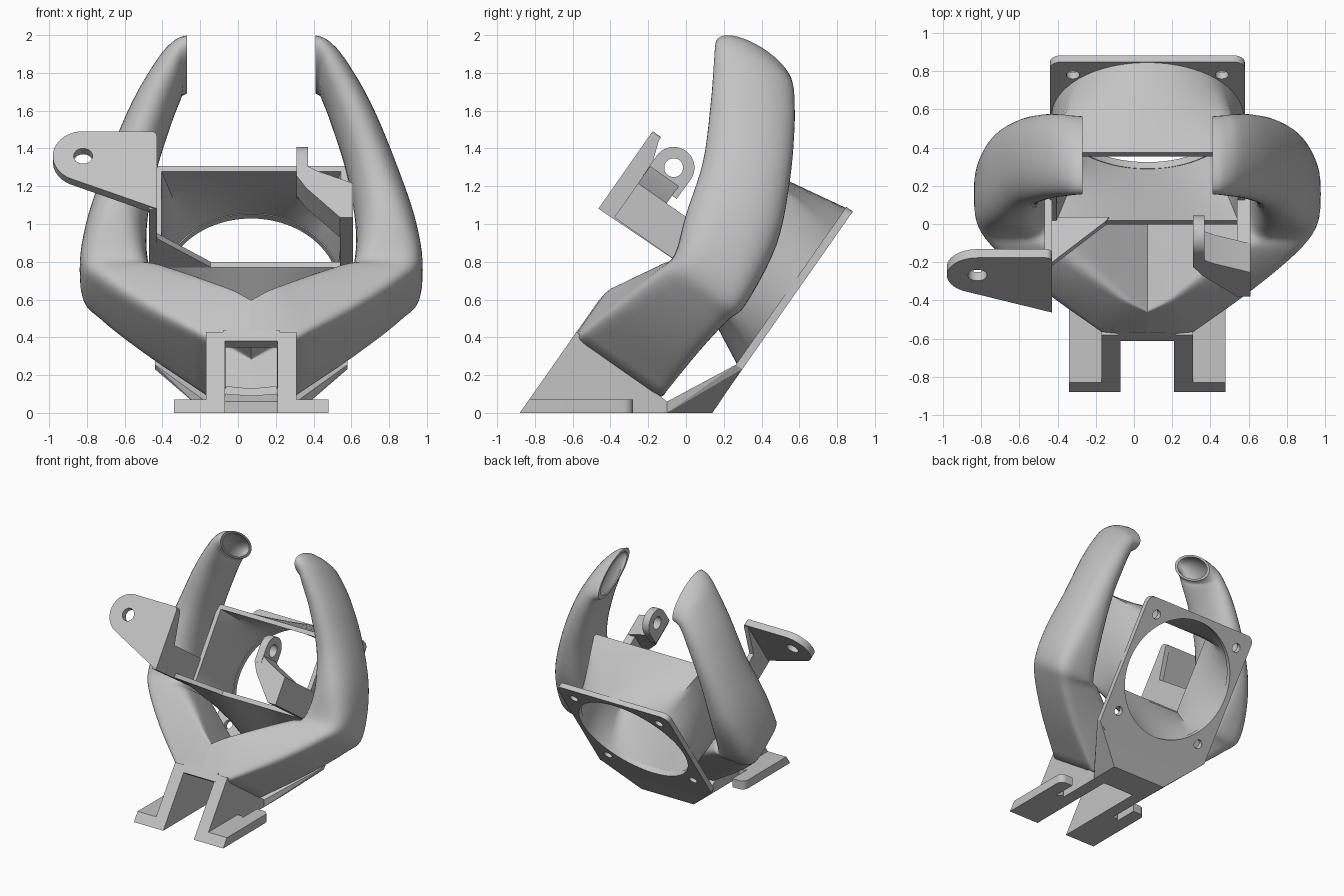
import bpy, bmesh
from math import sin, cos, pi, radians
from mathutils import Vector

old = bpy.data.objects.get("Cube")
if old:
    bpy.data.objects.remove(old)

MID = 0.07                      # symmetry plane of the ducts
C, S = cos(radians(55)), sin(radians(55))

grey = bpy.data.materials.new("light grey plastic")
grey.use_nodes = True
grey.diffuse_color = (0.55, 0.55, 0.55, 1)
grey.node_tree.nodes["Principled BSDF"].inputs["Base Color"].default_value = (0.55, 0.55, 0.55, 1)


def tilt(x, u, n):
    """Tilted frame: u runs up the fan plate, n runs out of its back."""
    return Vector((MID + x, C * u + S * n, S * u - C * n))


def finish(name, bm, angle=30):
    bmesh.ops.recalc_face_normals(bm, faces=bm.faces)
    mesh = bpy.data.meshes.new(name)
    bm.to_mesh(mesh)
    bm.free()
    mesh.materials.append(grey)
    ob = bpy.data.objects.new(name, mesh)
    bpy.context.collection.objects.link(ob)
    bpy.ops.object.select_all(action='DESELECT')
    ob.select_set(True)
    bpy.context.view_layer.objects.active = ob
    bpy.ops.object.shade_smooth_by_angle(angle=radians(angle))
    return ob


def prism(name, loops, place, d0, d1):
    """Extrude an outline with holes from depth d0 to d1."""
    bm = bmesh.new()
    for loop in loops:
        vs = [bm.verts.new(place(p, q, d0)) for p, q in loop]
        for i, v in enumerate(vs):
            bm.edges.new((vs[i - 1], v))
    bmesh.ops.triangle_fill(bm, use_beauty=True, edges=bm.edges[:])
    out = bmesh.ops.extrude_face_region(bm, geom=bm.faces[:])
    shift = place(0, 0, d1) - place(0, 0, d0)
    bmesh.ops.translate(bm, vec=shift,
                        verts=[g for g in out["geom"] if isinstance(g, bmesh.types.BMVert)])
    return finish(name, bm)


def arc(cx, cy, r, a0=0, a1=360, n=24):
    full = a1 - a0 == 360
    return [(cx + r * cos(radians(a0 + (a1 - a0) * i / n)),
             cy + r * sin(radians(a0 + (a1 - a0) * i / n))) for i in range(n if full else n + 1)]


def rect(p0, q0, p1, q1):
    return [(p0, q0), (p1, q0), (p1, q1), (p0, q1)]


def skin(bm, rings):
    for a, b in zip(rings, rings[1:]):
        for i in range(len(a)):
            bm.faces.new((a[i - 1], a[i], b[i], b[i - 1]))


def in_floor(x, y, z):
    return Vector((MID + x, y, z))


def in_side(y, z, x):
    return Vector((MID + x, y, z))


def in_tilted_side(n, u, x):
    return tilt(x, u, n)


def in_sill(x, n, u):
    return tilt(x, u, n)


# Fan plate with rounded top corners, fan hole and screw holes
FAN_U = 0.87
outline = ([(-0.24, 0.085), (0.24, 0.085), (0.24, 0.155), (0.51, 0.36)]
           + arc(0.45, 1.32, 0.06, 0, 90, 6) + arc(-0.45, 1.32, 0.06, 90, 180, 6)
           + [(-0.51, 0.36), (-0.24, 0.155)])
screws = [arc(sx * 0.39, FAN_U + su * 0.39, 0.035, n=16) for sx in (-1, 1) for su in (-1, 1)]
prism("fan_plate", [outline, arc(0, FAN_U, 0.465, n=64)] + screws, tilt, 0.07, 0.112)


# Shroud: round at the plate, rectangular at its mouth
def shroud_ring(bm, t, wall):
    ring = []
    for side in range(4):
        for i in range(16):
            k = -1 + i / 8
            ang = pi / 4 * k + side * pi / 2
            p, q = [(1, k), (-k, 1), (-1, -k), (k, -1)][side]
            box = Vector((p * (0.51 - wall), 0.957 + q * (0.328 - wall)))
            rnd = Vector((cos(ang), sin(ang))) * (0.505 - wall)
            rnd.y += FAN_U
            m = rnd.lerp(box, t)
            ring.append(bm.verts.new(tilt(m.x, m.y, 0.075 - 0.518 * t)))
    return ring


bm = bmesh.new()
steps = [i / 6 for i in range(7)]
skin(bm, [shroud_ring(bm, t, 0) for t in steps] + [shroud_ring(bm, t, 0.035) for t in reversed(steps)])
finish("shroud", bm, 45)


# Curved air ducts: each section is centre, half width, half depth, roundness
def low(inner, outer, n0, n1, e):
    a, b = tilt(*inner, 0), tilt(*outer, 0)
    shift = tilt(0, 0, 1) - tilt(0, 0, 0)
    c = (a + b) / 2 + shift * (n0 + n1) / 2
    c.x -= MID
    return Vector((*c, *((b - a) / 2), *(shift * (n1 - n0) / 2), e))


def high(c, a, b, e):
    return Vector((*c, *a, *b, e))


base = [low((0, 0.23), (0, -0.01), -0.72, -0.15, 0.06),
        low((0.08, 0.295), (0.14, -0.01), -0.715, -0.15, 0.1)]
sweep = [low((0.13, 0.335), (0.24, -0.01), -0.705, -0.15, 0.15),
         low((0.31, 0.48), (0.56, 0.25), -0.63, -0.13, 0.3),
         low((0.46, 0.59), (0.81, 0.50), -0.56, -0.10, 0.4),
         low((0.53, 0.64), (0.905, 0.66), -0.53, -0.07, 0.55),
         high((0.715, 0.24, 0.97), (0.16, 0, 0.02), (0, 0.24, -0.08), 0.8),
         high((0.64, 0.32, 1.28), (0.13, 0, 0.03), (0, 0.23, -0.05), 0.92),
         high((0.53, 0.353, 1.58), (0.105, 0, 0.05), (0, 0.222, -0.06), 0.95),
         high((0.435, 0.36, 1.765), (0.065, 0.02, 0.08), (0, 0.212, -0.09), 0.95),
         high((0.385, 0.36, 1.825), (0.025, 0.03, 0.095), (0, 0.205, -0.115), 0.97),
         high((0.34, 0.36, 1.845), (0, 0.04, 0.09), (0, 0.2, -0.125), 1)]


def smooth_path(keys, n=5):
    k = [keys[0] * 2 - keys[1]] + keys + [keys[-1]]
    out = [keys[0]]
    for p, q, r, s in zip(k, k[1:], k[2:], k[3:]):
        for i in range(1, n + 1):
            t = i / n
            out.append((q * 2 + (r - p) * t + (p * 2 - q * 5 + r * 4 - s) * t * t
                        + (q * 3 - p - r * 3 + s) * t ** 3) / 2)
    return out


def duct_ring(bm, sec, side, scale=1):
    c, a, b = Vector(sec[0:3]), Vector(sec[3:6]), Vector(sec[6:9])
    ring = []
    for i in range(40):
        ca, sa = cos(2 * pi * i / 40), sin(2 * pi * i / 40)
        p = abs(ca) ** sec[9] * (1 if ca > 0 else -1)
        q = abs(sa) ** sec[9] * (1 if sa > 0 else -1)
        v = c + (a * p + b * q) * scale
        ring.append(bm.verts.new((MID + side * v.x, v.y, v.z)))
    return ring


def at_inlet(face):
    return all(abs(v.co.x - MID) < 0.15 and C * v.co.y + S * v.co.z < 0.06 for v in face.verts)


path = base + smooth_path(sweep)
for side, label in ((1, "left"), (-1, "right")):
    bm = bmesh.new()
    skin(bm, [duct_ring(bm, s, side) for s in path]
         + [duct_ring(bm, s, side, 0.85) for s in reversed(path)])
    bmesh.ops.delete(bm, geom=[f for f in bm.faces if at_inlet(f)], context='FACES')
    finish(label + "_duct", bm, 40)

    # Mounting leg and slotted foot
    leg = [(-0.88, 0), (-0.58, 0.428), (-0.1, 0.06), (0.1, 0)]
    prism(label + "_leg", [leg], in_side, side * 0.14, side * 0.24)
    foot = ([(0.2, -0.88), (0.41, -0.88)] + arc(0.36, -0.33, 0.05, 0, 90, 6)
            + [(0.3, -0.28), (0.3, -0.48)] + arc(0.265, -0.48, 0.035, 0, 180, 8)[1:] + [(0.2, -0.48)])
    ob = prism(label + "_foot", [[(side * x, y) for x, y in foot]], in_floor, 0, 0.07)
    for v in ob.data.vertices:          # slanted front edge
        if v.co.y < -0.87:
            v.co.y += v.co.z * C / S

# Lintel over the inlet between the legs
prism("inlet_lintel", [rect(-0.15, -0.04, 0.15, 0.03)], tilt, -0.721, -0.66)

# Wedge joining the plate to the base
bm = bmesh.new()
for s in (-1, 1):
    for p in (tilt(s * 0.51, 0.36, 0.07), tilt(s * 0.51, 0.36, 0.11), in_floor(s * 0.24, 0.14, 0),
              in_floor(s * 0.24, -0.1, 0.06), in_floor(s * 0.24, -0.1, 0)):
        bm.verts.new(p)
bmesh.ops.convex_hull(bm, input=bm.verts[:])
finish("base_wedge", bm, 10)

# Right bracket: arm rising behind the ear, gusset and pierced ear
arm = [(-0.99, 0.62), (-0.42, 0.63), (-0.42, 0.85), (-0.86, 0.85), (-0.945, 1.1), (-0.99, 1.1)]
prism("right_bracket_arm", [arm], in_tilted_side, -0.54, -0.5)
prism("right_gusset", [[(-0.51, -0.42), (-0.2, -0.42), (-0.22, -0.45), (-0.51, -0.72)]],
      in_sill, 0.63, 0.665)
ear = [(-0.5, 0.62)] + arc(-0.53, 1.09, 0.03, 0, 90, 5) + arc(-0.89, 0.96, 0.16, 90, 250, 20)
prism("right_bracket_ear", [ear, arc(-0.89, 0.96, 0.05)], tilt, -1.0, -0.945)

# Left bracket: arm, angled block and pierced lug
prism("left_bracket_arm", [rect(0.47, 0.63, 0.54, 0.85)], tilt, -0.9, -0.42)
block = [(0.24, 0.95), (0.30, 0.96), (0.35, 0.93), (0.54, 0.85), (0.54, 0.63), (0.47, 0.63),
         (0.29, 0.82), (0.24, 0.9)]
prism("left_bracket_block", [block], tilt, -0.905, -0.72)
lug = [(-0.908, 0.9), (-0.69, 0.9)] + arc(-0.798, 1.026, 0.11, 0, 180, 20)
prism("left_bracket_lug", [lug, arc(-0.798, 1.026, 0.05)], in_tilted_side, 0.24, 0.30)
